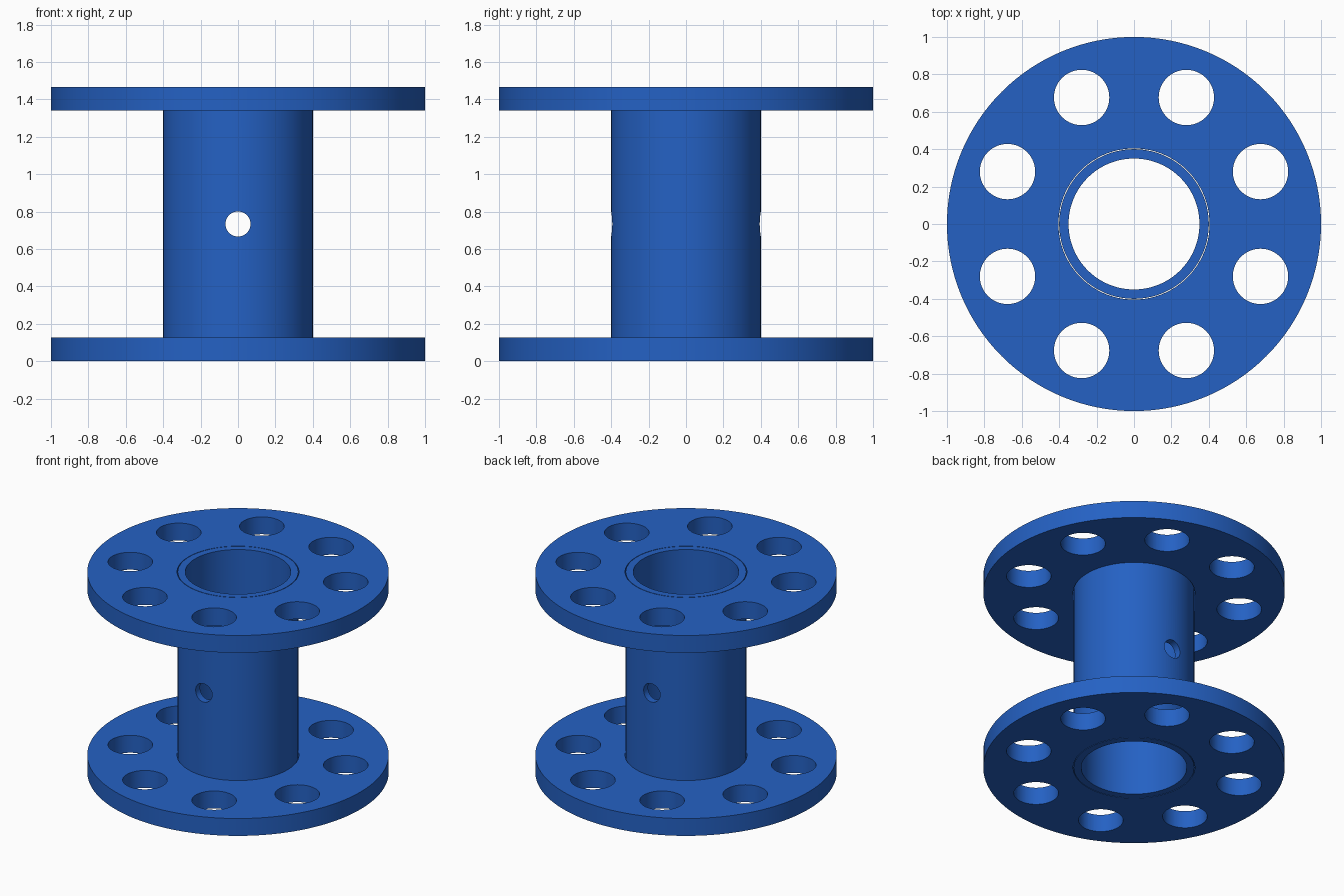
import bpy, bmesh
from math import cos, sin, pi, radians

if "Cube" in bpy.data.objects:
    bpy.data.objects.remove(bpy.data.objects["Cube"])

HEIGHT = 1.467
FLANGE_T = 0.127

blue = bpy.data.materials.new("blue")
blue.diffuse_color = (0.018, 0.12, 0.55, 1)
blue.use_nodes = True
blue.node_tree.nodes["Principled BSDF"].inputs["Base Color"].default_value = blue.diffuse_color


def ring(name, r_in, r_out, z0, z1, segs=128):
    """Hollow cylinder made from a rectangular section around z."""
    bm = bmesh.new()
    section = [(r_in, z0), (r_out, z0), (r_out, z1), (r_in, z1)]
    loops = [[bm.verts.new((r * cos(2 * pi * i / segs), r * sin(2 * pi * i / segs), z))
              for r, z in section] for i in range(segs)]
    for i in range(segs):
        a, b = loops[i], loops[(i + 1) % segs]
        for k in range(4):
            n = (k + 1) % 4
            bm.faces.new((a[k], b[k], b[n], a[n]))
    bmesh.ops.recalc_face_normals(bm, faces=bm.faces)
    mesh = bpy.data.meshes.new(name)
    bm.to_mesh(mesh)
    bm.free()
    obj = bpy.data.objects.new(name, mesh)
    bpy.context.collection.objects.link(obj)
    mesh.materials.append(blue)
    return obj


def drill(obj, radius, depth, location, rotation=(0, 0, 0)):
    """Cut one round hole and discard the cutter."""
    bpy.ops.mesh.primitive_cylinder_add(vertices=64, radius=radius, depth=depth,
                                        location=location, rotation=rotation)
    cutter = bpy.context.object
    cutter.hide_render = True
    mod = obj.modifiers.new("hole", 'BOOLEAN')
    mod.operation = 'DIFFERENCE'
    mod.solver = 'EXACT'
    mod.object = cutter
    bpy.context.view_layer.objects.active = obj
    bpy.ops.object.modifier_apply(modifier=mod.name)
    bpy.data.objects.remove(cutter, do_unlink=True)


def smooth(obj):
    bpy.ops.object.select_all(action='DESELECT')
    obj.select_set(True)
    bpy.context.view_layer.objects.active = obj
    bpy.ops.object.shade_smooth_by_angle(angle=radians(30))


# Central tube with a cross hole through both walls
tube = ring("hub_tube", 0.35, 0.40, 0, HEIGHT)
drill(tube, 0.067, 1.2, (0, 0, HEIGHT / 2), (pi / 2, 0, 0))
smooth(tube)

# Two flanges, a hairline clear of the tube, each with eight round holes
for name, z in (("bottom_flange", 0), ("top_flange", HEIGHT - FLANGE_T)):
    flange = ring(name, 0.404, 1.0, z, z + FLANGE_T)
    for i in range(8):
        a = (i + 0.5) * pi / 4
        drill(flange, 0.148, 0.4, (0.732 * cos(a), 0.732 * sin(a), z + FLANGE_T / 2))
    smooth(flange)
